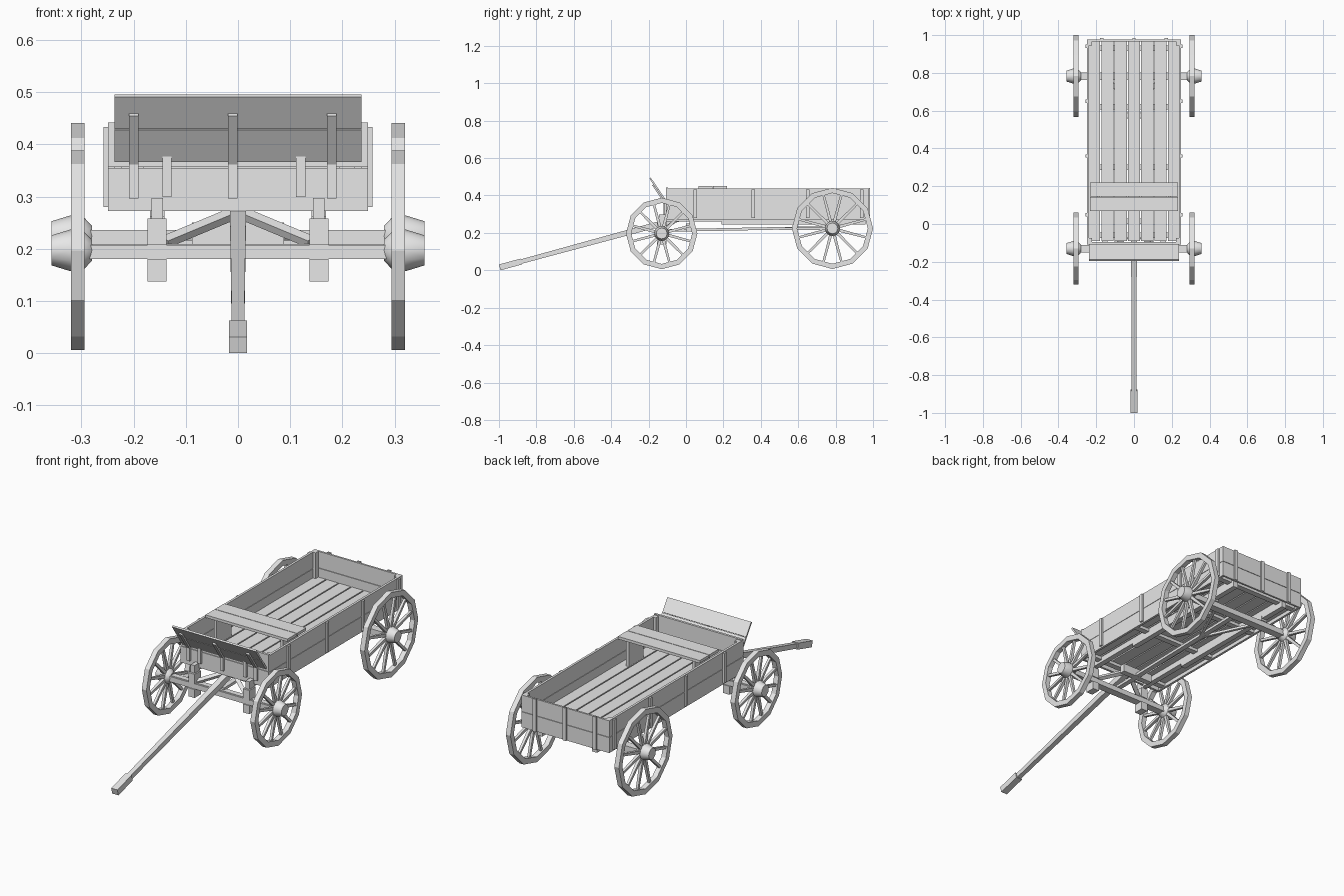
import bpy, math
from mathutils import Vector, Matrix

cube = bpy.data.objects.get("Cube")
if cube:
    bpy.data.objects.remove(cube)

grey = bpy.data.materials.new("plain grey")
grey.use_nodes = True
grey.diffuse_color = (0.8, 0.8, 0.8, 1)
grey.node_tree.nodes["Principled BSDF"].inputs["Base Color"].default_value = (0.8, 0.8, 0.8, 1)


def make(name, verts, faces):
    mesh = bpy.data.meshes.new(name)
    mesh.from_pydata(verts, [], faces)
    mesh.materials.append(grey)
    obj = bpy.data.objects.new(name, mesh)
    bpy.context.collection.objects.link(obj)
    return obj


BOX_FACES = [(0, 1, 3, 2), (4, 6, 7, 5), (0, 4, 5, 1), (2, 3, 7, 6), (0, 2, 6, 4), (1, 5, 7, 3)]


def box(name, xs, ys, zs):
    return make(name, [(x, y, z) for x in xs for y in ys for z in zs], BOX_FACES)


def bar(name, start, end, width, height, taper=1.0, side=(1, 0, 0)):
    """Square bar between two points; side is roughly its width direction."""
    a, b = Vector(start), Vector(end)
    d = (b - a).normalized()
    s = Vector(side)
    s = (s - d * s.dot(d)).normalized()
    n = s.cross(d)
    verts = []
    for p, k in ((a, 1.0), (b, taper)):
        for i in (-0.5, 0.5):
            for j in (-0.5, 0.5):
                verts.append(p + s * width * k * i + n * height * k * j)
    return make(name, verts, BOX_FACES)


def lathe_x(name, profile, sides, centre, closed):
    """Turn an (x, radius) profile around the x axis."""
    verts, faces, n = [], [], len(profile)
    for i in range(sides):
        a = math.tau * i / sides
        verts += [(centre[0] + x, centre[1] + r * math.cos(a), centre[2] + r * math.sin(a)) for x, r in profile]
    for i in range(sides):
        k = (i + 1) % sides
        for j in range(n if closed else n - 1):
            m = (j + 1) % n
            faces.append((i * n + j, i * n + m, k * n + m, k * n + j))
    if not closed:
        faces.append([i * n for i in range(sides)][::-1])
        faces.append([i * n + n - 1 for i in range(sides)])
    return make(name, verts, faces)


# Wheels: faceted rim, turned hub, twelve spokes
def wheel(name, side, y, z, radius):
    x = side * 0.307
    inner = radius - 0.028
    rim = [(-0.013, inner), (0.013, inner), (0.013, radius), (-0.013, radius)]
    hub = [(-0.027, 0.02), (-0.012, 0.036), (0.014, 0.04), (0.05, 0.029)]
    lathe_x(name + "_rim", [(side * px, r) for px, r in rim], 12, (x, y, z), True)
    obj = lathe_x(name + "_hub", [(side * px, r) for px, r in hub], 12, (x, y, z), False)
    obj.data.polygons.foreach_set("use_smooth", [len(p.vertices) == 4 for p in obj.data.polygons])
    for i in range(12):
        a = math.tau * (i + 0.5) / 12
        d = Vector((0, math.cos(a), math.sin(a)))
        c = Vector((x, y, z))
        bar(f"{name}_spoke_{i}", c + d * 0.03, c + d * (inner + 0.002), 0.016, 0.016, 0.75)


FRONT_Y, REAR_Y = -0.13, 0.783
for side, label in ((1, "left"), (-1, "right")):
    wheel("front_wheel_" + label, side, FRONT_Y, 0.197, 0.191)
    wheel("rear_wheel_" + label, side, REAR_Y, 0.224, 0.217)

# Axles with their upper beams
box("front_axle", (-0.285, 0.285), (-0.15, -0.11), (0.18, 0.207))
bar("front_axle_pin", (-0.3, FRONT_Y, 0.197), (0.3, FRONT_Y, 0.197), 0.024, 0.024, side=(0, 1, 0))
box("rear_axle", (-0.285, 0.285), (0.763, 0.803), (0.207, 0.236))

for s, label in ((1, "left"), (-1, "right")):
    x = s * 0.155
    # Blocks and posts holding the bed over the axles
    box("front_lower_block_" + label, (x - 0.018, x + 0.018), (-0.155, -0.105), (0.137, 0.18))
    box("front_upper_block_" + label, (x - 0.018, x + 0.018), (-0.155, -0.105), (0.207, 0.258))
    box("front_post_" + label, (x - 0.011, x + 0.011), (-0.145, -0.1), (0.258, 0.297))
    box("rear_block_" + label, (x - 0.018, x + 0.018), (0.758, 0.808), (0.236, 0.258))
    # Stringers under the floor, shallower towards the front
    box("stringer_" + label, (x - 0.014, x + 0.014), (0.19, 0.96), (0.246, 0.291))
    box("front_stringer_" + label, (x - 0.014, x + 0.014), (-0.1, 0.19), (0.262, 0.291))
    # Tongue braces and rear braces of the reach
    bar("tongue_brace_" + label, (s * 0.14, FRONT_Y, 0.213), (s * 0.008, -0.05, 0.268), 0.02, 0.016)
    bar("rear_brace_" + label, (s * 0.13, REAR_Y, 0.222), (0, 0.5, 0.222), 0.014, 0.012)

# Reach pole, cross bar and tongue
bar("reach_pole", (0, -0.13, 0.212), (0, REAR_Y, 0.23), 0.026, 0.014)
box("reach_cross_bar", (-0.088, 0.088), (0.0, 0.03), (0.208, 0.25))
tip = Vector((0, -0.996, 0.0155))
root = Vector((0, -0.03, 0.278))
grip = tip.lerp(root, 0.12)
bar("tongue_grip", tip, grip, 0.035, 0.032)
bar("tongue", grip, root, 0.024, 0.024, 1.3)

# Bed floor of seven boards
pitch = 0.0705
for i in range(7):
    x = (i - 3) * pitch
    w = pitch / 2 - 0.003
    box(f"floor_board_{i}", (max(x - w, -0.238), min(x + w, 0.238)), (-0.09, 0.968), (0.291, 0.305))
for y in (-0.06, 0.3, 0.62, 0.93):
    box("floor_cross_batten", (-0.235, 0.235), (y - 0.015, y + 0.015), (0.275, 0.291))

# Walls of two boards each, with upright battens
for i, zs in enumerate(((0.272, 0.351), (0.353, 0.437))):
    for s, label in ((1, "left"), (-1, "right")):
        box(f"{label}_wall_board_{i}", sorted((s * 0.237, s * 0.249)), (-0.1, 0.972), zs)
    box(f"tail_board_{i}", (-0.249, 0.249), (0.966, 0.976), zs)
box("front_board_lower", (-0.249, 0.249), (-0.108, -0.096), (0.272, 0.355))
box("front_board_upper", (-0.249, 0.249), (-0.108, -0.096), (0.357, 0.442))
for s in (1, -1):
    for y in (0.05, 0.36, 0.65, 0.94):
        box("side_batten", sorted((s * 0.248, s * 0.258)), (y - 0.009, y + 0.009), (0.28, 0.433))
    for y in (-0.085, 0.955):
        box("corner_post", sorted((s * 0.222, s * 0.238)), (y - 0.011, y + 0.011), (0.305, 0.437))
for x in (-0.17, 0, 0.17):
    box("tail_batten", (x - 0.009, x + 0.009), (0.975, 0.984), (0.272, 0.44))

# Sloping footboard with its brackets
low, high = Vector((0, -0.108, 0.369)), Vector((0, -0.192, 0.493))
mid = low.lerp(high, 0.5)
out = Vector((0, -0.007, -0.005))
bar("footboard_lower", low, mid - (high - low) * 0.006, 0.474, 0.009)
bar("footboard_upper", mid + (high - low) * 0.006, high, 0.474, 0.009)
for x in (-0.2, -0.01, 0.18):
    shift = Vector((x, 0, 0)) + out
    box("footboard_strap", (x - 0.009, x + 0.009), (-0.118, -0.106), (0.296, 0.368))
    bar("footboard_bracket", low + shift, low.lerp(high, 0.75) + shift, 0.018, 0.008)
for x in (-0.136, 0.12):
    box("front_batten", (x - 0.009, x + 0.009), (-0.12, -0.106), (0.299, 0.377))

# Seat of two boards on end supports
box("seat_front_board", (-0.232, 0.232), (0.068, 0.142), (0.438, 0.452))
box("seat_back_board", (-0.232, 0.232), (0.145, 0.22), (0.438, 0.452))
for s in (1, -1):
    box("seat_support", sorted((s * 0.18, s * 0.195)), (0.085, 0.205), (0.305, 0.438))
